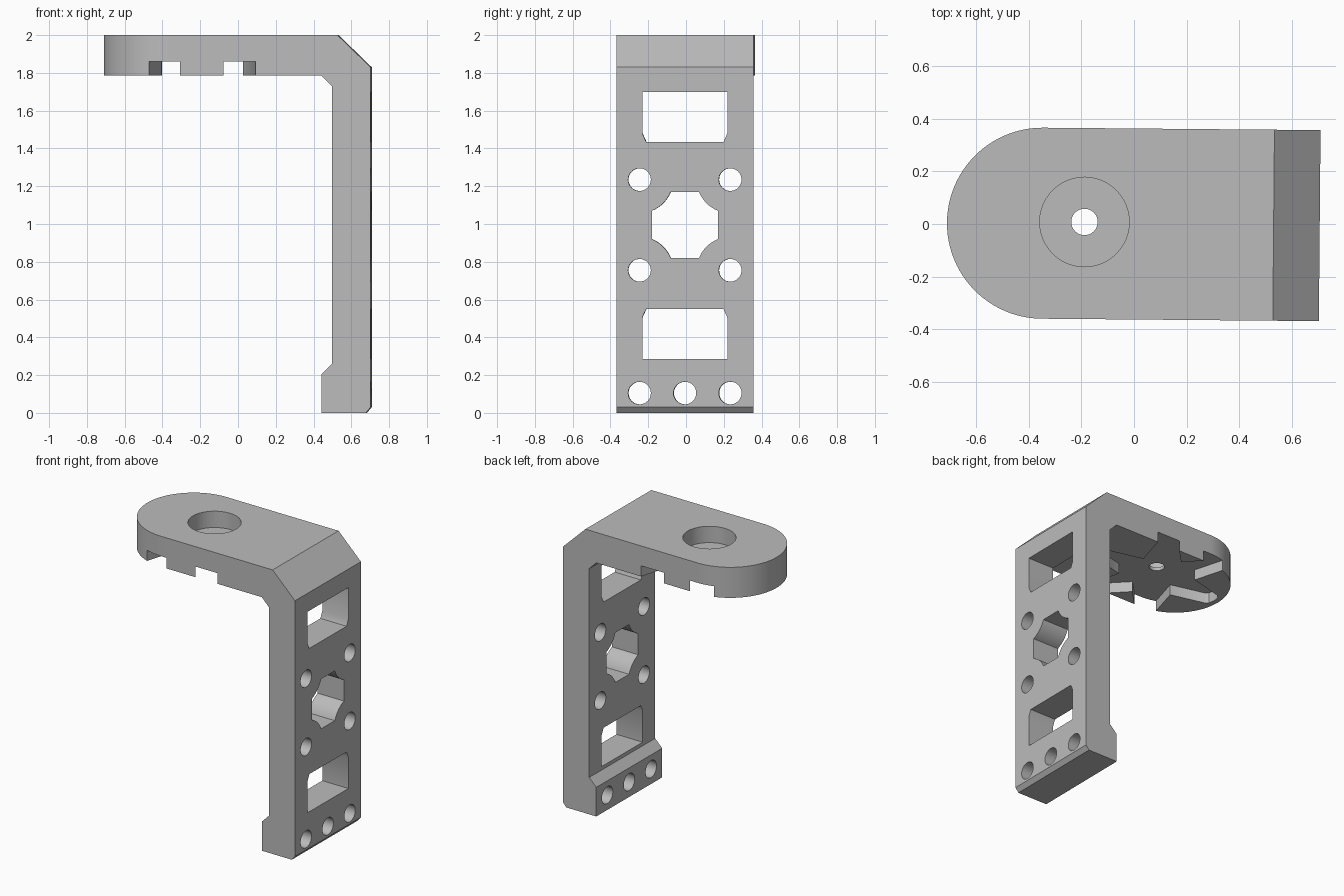
import bpy, bmesh
from math import radians, cos, sin
from mathutils import Matrix, Vector

cube = bpy.data.objects.get("Cube")
if cube:
    bpy.data.objects.remove(cube, do_unlink=True)

grey = bpy.data.materials.new("plain_grey")
grey.use_nodes = True
colour = (0.5, 0.5, 0.5, 1)
grey.diffuse_color = colour
grey.node_tree.nodes["Principled BSDF"].inputs["Base Color"].default_value = colour

HALF_WIDTH = 0.3625
AXLE = (-0.188, 0.006)     # centre of the pivot in the arm


def prism(name, outline, axis, start, end):
    """Extrude a 2D outline along an axis; the outline uses the other two axes in order."""
    place = {"x": lambda a, b, t: (t, a, b),
             "y": lambda a, b, t: (a, t, b),
             "z": lambda a, b, t: (a, b, t)}[axis]
    bm = bmesh.new()
    face = bm.faces.new([bm.verts.new(place(a, b, start)) for a, b in outline])
    side = bmesh.ops.extrude_face_region(bm, geom=[face])
    verts = [g for g in side["geom"] if isinstance(g, bmesh.types.BMVert)]
    bmesh.ops.translate(bm, verts=verts, vec=Vector(place(0, 0, end - start)))
    bmesh.ops.recalc_face_normals(bm, faces=bm.faces)
    mesh = bpy.data.meshes.new(name)
    bm.to_mesh(mesh)
    bm.free()
    obj = bpy.data.objects.new(name, mesh)
    bpy.context.collection.objects.link(obj)
    mesh.materials.append(grey)
    return obj


def arc(centre, radius, first, last, steps):
    angles = [radians(first + (last - first) * i / steps) for i in range(steps + 1)]
    return [(centre[0] + radius * cos(a), centre[1] + radius * sin(a)) for a in angles]


def circle(centre, radius, steps=48):
    return arc(centre, radius, 0, 360, steps)[:-1]


def combine(target, tool, operation="DIFFERENCE"):
    tool.hide_render = True
    mod = target.modifiers.new(tool.name, "BOOLEAN")
    mod.operation = operation
    mod.solver = "EXACT"
    mod.object = tool
    bpy.context.view_layer.objects.active = target
    bpy.ops.object.modifier_apply(modifier=mod.name)
    bpy.data.objects.remove(tool, do_unlink=True)


# Side profile of the arm and leg
profile = [(-0.71, 2), (0.53, 2), (0.705, 1.83), (0.705, 0.03), (0.68, 0), (0.445, 0),
           (0.445, 0.205), (0.5, 0.26), (0.5, 1.73), (0.445, 1.785), (-0.71, 1.785)]
bracket = prism("bracket", profile, "y", -HALF_WIDTH, HALF_WIDTH)

# Rounded end of the arm
plan = [(0.9, -0.6), (0.9, 0.6), (-0.3475, 0.6)]
plan = [(0.9, -0.5), (0.9, 0.5), (-0.3, 0.5), (-0.3, HALF_WIDTH)]
plan += arc((-0.3475, 0), HALF_WIDTH, 90, 270, 48) + [(-0.3, -HALF_WIDTH), (-0.3, -0.5)]
combine(bracket, prism("plan_cutter", plan, "z", -0.1, 2.1), "INTERSECT")

# Counterbore and pivot hole
combine(bracket, prism("counterbore", circle(AXLE, 0.17), "z", 1.885, 2.1))
combine(bracket, prism("pivot_hole", circle(AXLE, 0.05), "z", 1.7, 2.1))

# Six-armed tapering recess under the arm
ray = [(0.2165, -0.125), (0.46, -0.064), (0.48, -0.045), (0.488, 0),
       (0.48, 0.045), (0.46, 0.064)]
star = []
for i in range(6):
    turn = Matrix.Rotation(radians(60 * i), 2)
    star += [tuple(turn @ Vector(p) + Vector(AXLE)) for p in ray]
combine(bracket, prism("star_recess", star, "z", 1.7, 1.86))

# Windows in the leg, with clipped corners facing the middle
for outer, inner in ((1.70, 1.435), (0.285, 0.55)):
    clip = 0.045 if outer > inner else -0.045
    window = [(-0.225, outer), (0.225, outer), (0.225, inner + clip), (0.205, inner),
              (-0.205, inner), (-0.225, inner + clip)]
    combine(bracket, prism("window", window, "x", 0.3, 0.9))

# Central opening scalloped around the four screw holes
MID = 0.995
opening = []
for i in range(4):
    turn = Matrix.Rotation(radians(90 * i), 2)
    for p in arc((0.24, 0.24), 0.177, 248.5, 201.5, 10):
        q = turn @ Vector(p)
        opening.append((q.x, q.y + MID))
combine(bracket, prism("opening", opening, "x", 0.3, 0.9))

# Screw holes
spots = [(y, MID + z) for y in (-0.24, 0.24) for z in (-0.24, 0.24)]
spots += [(y, 0.105) for y in (-0.24, 0, 0.24)]
for spot in spots:
    combine(bracket, prism("screw_hole", circle(spot, 0.06, 32), "x", 0.3, 0.9))

# Slight turn and shading
bracket.data.transform(Matrix.Rotation(radians(-0.5), 4, "Z"))
bpy.ops.object.select_all(action="DESELECT")
bracket.select_set(True)
bpy.context.view_layer.objects.active = bracket
bpy.ops.object.shade_smooth_by_angle(angle=radians(30))
